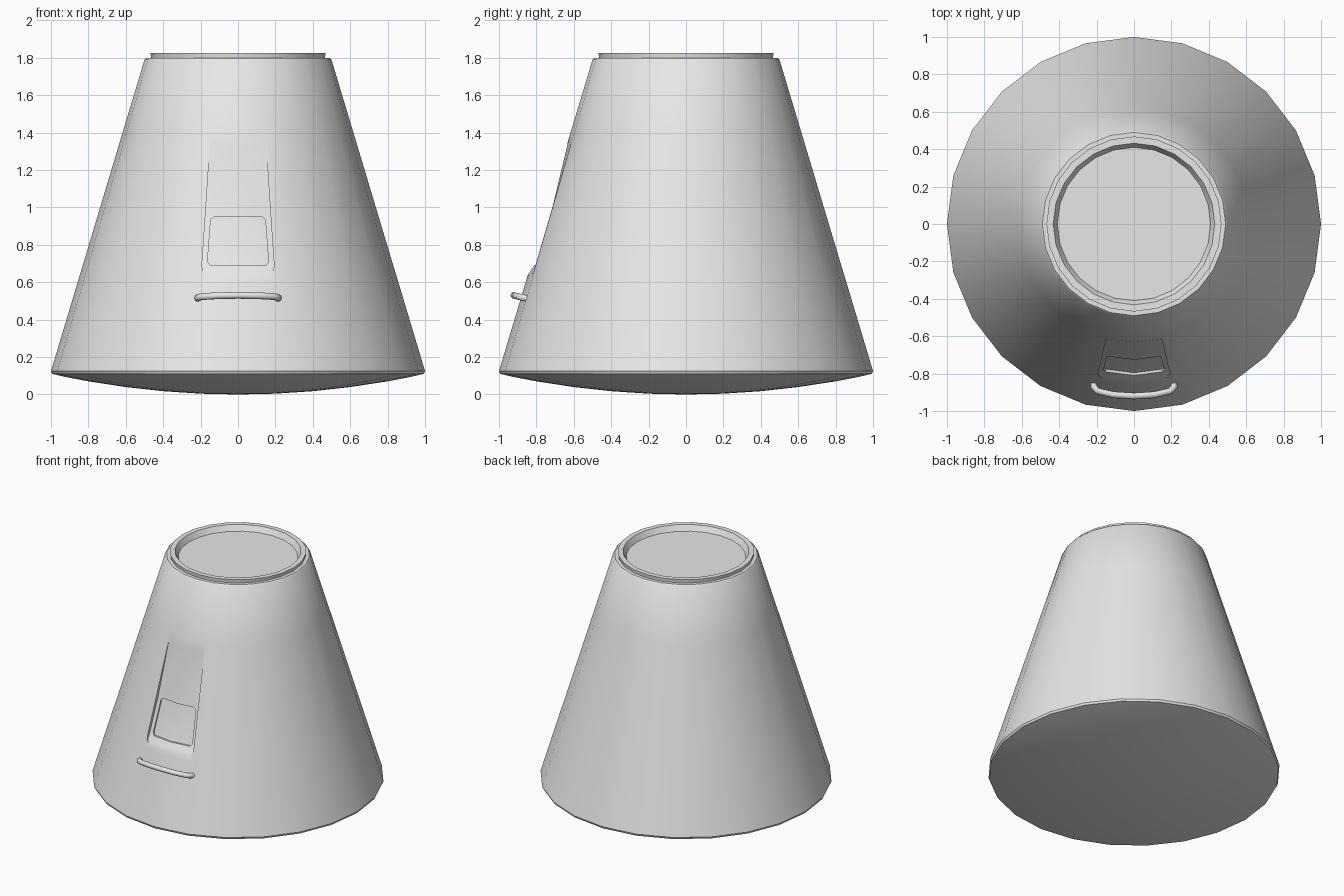
import bpy, bmesh, math

default = bpy.data.objects.get("Cube")
if default:
    bpy.data.objects.remove(default, do_unlink=True)

SIDES = 24
BASE_Z, TOP_Z = 0.125, 1.79

grey = bpy.data.materials.new("light_grey")
grey.use_nodes = True
grey.diffuse_color = (0.8, 0.8, 0.8, 1)
grey.node_tree.nodes["Principled BSDF"].inputs["Base Color"].default_value = (0.8, 0.8, 0.8, 1)


def cone_radius(z):
    return 1 - 0.5 * (z - BASE_Z) / (TOP_Z - BASE_Z)


def add_object(name, bm):
    bmesh.ops.recalc_face_normals(bm, faces=bm.faces)
    mesh = bpy.data.meshes.new(name)
    bm.to_mesh(mesh)
    bm.free()
    mesh.materials.append(grey)
    obj = bpy.data.objects.new(name, mesh)
    bpy.context.collection.objects.link(obj)
    return obj


def activate(obj):
    bpy.ops.object.select_all(action='DESELECT')
    obj.select_set(True)
    bpy.context.view_layer.objects.active = obj


def lathe(name, profile):
    """Revolve (radius, z) points; the first and last lie on the axis."""
    bm = bmesh.new()
    rings = []
    for r, z in profile:
        if r == 0:
            rings.append([bm.verts.new((0, 0, z))] * SIDES)
        else:
            rings.append([bm.verts.new((r * math.cos(a), r * math.sin(a), z))
                          for a in (math.tau * i / SIDES for i in range(SIDES))])
    for low, high in zip(rings, rings[1:]):
        for i in range(SIDES):
            j = (i + 1) % SIDES
            corners = dict.fromkeys((low[i], low[j], high[j], high[i]))
            bm.faces.new(list(corners))
    return add_object(name, bm)


def front_cutter(name, rows):
    """Closed loft whose inner side follows the hull at a depth per row."""
    bm = bmesh.new()
    slope = math.tan(math.pi / SIDES)
    loops = []
    for z, half, depth in rows:
        xs = (-half, 0, half)
        floor = [(x, -cone_radius(z) + abs(x) * slope + depth, z) for x in xs]
        outer = [(x, -1.2, z) for x in reversed(xs)]
        loops.append([bm.verts.new(p) for p in floor + outer])
    for a, b in zip(loops, loops[1:]):
        for i in range(len(a)):
            j = (i + 1) % len(a)
            bm.faces.new((a[i], a[j], b[j], b[i]))
    bm.faces.new(loops[0])
    bm.faces.new(loops[-1])
    obj = add_object(name, bm)
    obj.hide_render = True
    return obj


def carve(target, cutter):
    mod = target.modifiers.new("carve", 'BOOLEAN')
    mod.operation = 'DIFFERENCE'
    mod.solver = 'EXACT'
    mod.object = cutter
    activate(target)
    bpy.ops.object.modifier_apply(modifier=mod.name)
    bpy.data.objects.remove(cutter, do_unlink=True)


# Hull: shallow domed base, conical wall, raised collar and recessed top hatch
dome = [(r, 0.11 * r * r) for r in (0, 0.2, 0.4, 0.6, 0.8, 0.92)]
wall = [(cone_radius(z), z) for z in (BASE_Z, 0.45, 0.6, 1.4, TOP_Z)]
collar = [(0.49, 1.8), (0.465, 1.8), (0.468, 1.826), (0.432, 1.826), (0.41, 1.785), (0, 1.785)]
hull = lathe("hull", dome + [(0.993, 0.11)] + wall + collar)

# Window recess: a shallow wedge, deepest around the pane
carve(hull, front_cutter("recess_cutter", [
    (1.36, 0.13, -0.002), (1.33, 0.15, 0.003), (0.95, 0.175, 0.026),
    (0.70, 0.192, 0.023), (0.66, 0.19, 0.008), (0.63, 0.16, -0.003)]))

# Window pane set into the recess floor
carve(hull, front_cutter("pane_cutter", [
    (0.95, 0.128, 0.036), (0.935, 0.146, 0.037),
    (0.71, 0.163, 0.036), (0.692, 0.15, 0.034)]))
activate(hull)
bpy.ops.object.shade_smooth_by_angle(angle=math.radians(30))

# Grab handle below the window
half_path = [(0.215, -0.83, 0.51), (0.215, -0.87, 0.517), (0.195, -0.893, 0.523),
             (0.11, -0.913, 0.528)]
path = [(-x, y, z) for x, y, z in half_path] + [(0, -0.92, 0.53)] + half_path[::-1]
curve = bpy.data.curves.new("grab_handle", 'CURVE')
curve.dimensions = '3D'
curve.bevel_depth = 0.018
curve.bevel_resolution = 3
curve.use_fill_caps = True
spline = curve.splines.new('POLY')
spline.points.add(len(path) - 1)
for point, co in zip(spline.points, path):
    point.co = (*co, 1)
spline.use_smooth = True
curve.materials.append(grey)
handle = bpy.data.objects.new("grab_handle", curve)
bpy.context.collection.objects.link(handle)
activate(handle)
bpy.ops.object.convert(target='MESH')
bpy.ops.object.shade_smooth_by_angle(angle=math.radians(40))
